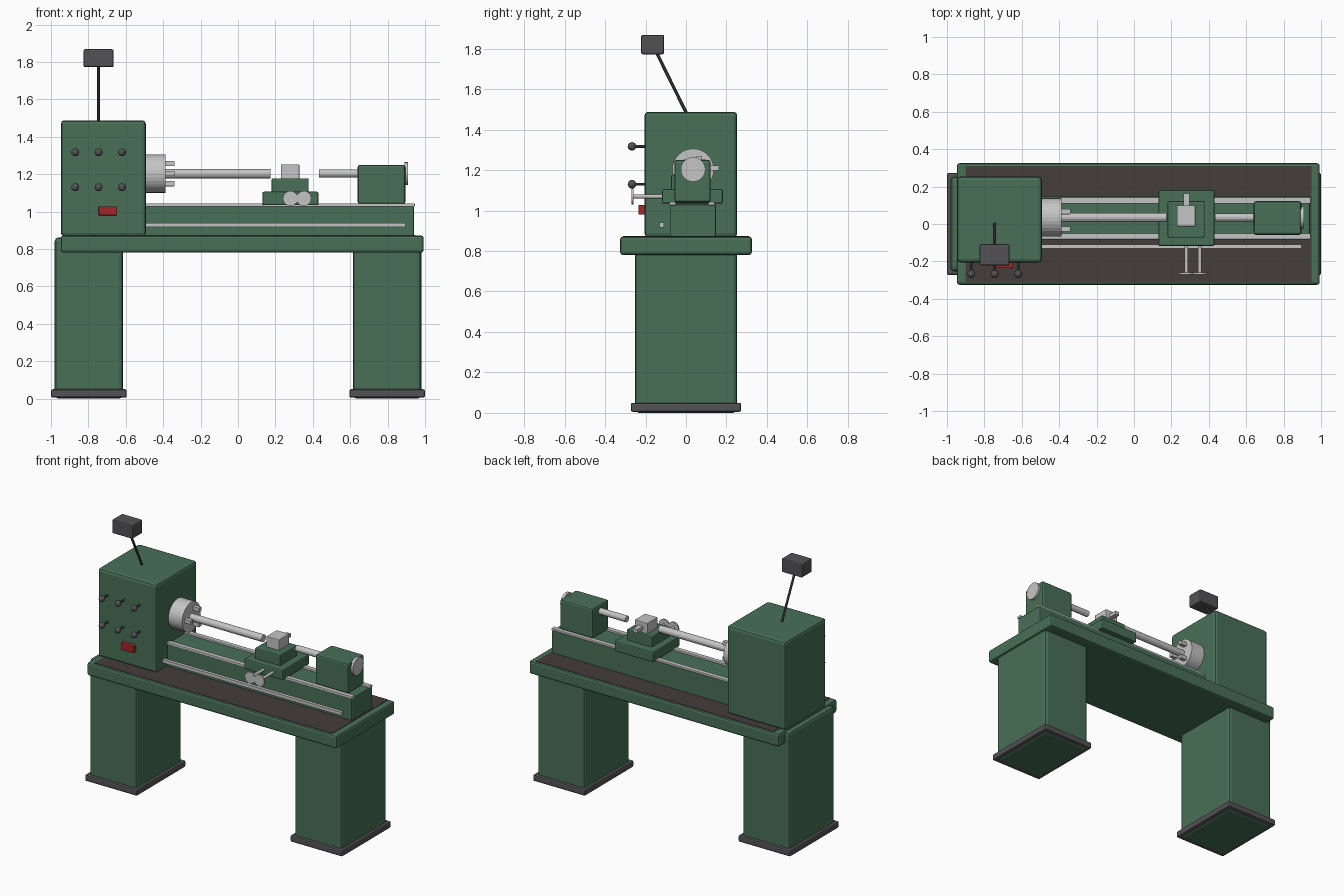
import bpy, bmesh, math
from mathutils import Vector

if "Cube" in bpy.data.objects:
    bpy.data.objects.remove(bpy.data.objects["Cube"])


def material(name, rgb):
    m = bpy.data.materials.new(name)
    m.diffuse_color = (*rgb, 1)
    m.use_nodes = True
    m.node_tree.nodes["Principled BSDF"].inputs["Base Color"].default_value = m.diffuse_color
    return m


GREEN = material("machine green", (0.065, 0.16, 0.095))
DARK = material("dark grey", (0.085, 0.085, 0.09))
STEEL = material("light steel", (0.56, 0.56, 0.56))
BROWN = material("tray brown", (0.058, 0.047, 0.045))
RED = material("switch red", (0.36, 0.02, 0.02))


def finish(name, bm, mat):
    me = bpy.data.meshes.new(name)
    bm.to_mesh(me)
    bm.free()
    me.materials.append(mat)
    ob = bpy.data.objects.new(name, me)
    bpy.context.collection.objects.link(ob)
    return ob


def box(name, x, y, z, mat, bevel=0.0):
    """Box from (min, max) ranges, with chamfered edges if asked."""
    bm = bmesh.new()
    bmesh.ops.create_cube(bm, size=1)
    for v in bm.verts:
        v.co = [r[0] + (c + 0.5) * (r[1] - r[0]) for c, r in zip(v.co, (x, y, z))]
    ob = finish(name, bm, mat)
    if bevel:
        mod = ob.modifiers.new("chamfer", "BEVEL")
        mod.width = bevel
        mod.segments = 2
    return ob


def rod(name, a, b, r, mat, sides=16):
    """Cylinder running from point a to point b."""
    a, b = Vector(a), Vector(b)
    bm = bmesh.new()
    bmesh.ops.create_cone(bm, cap_ends=True, segments=sides, radius1=r, radius2=r,
                          depth=(b - a).length)
    turn = (b - a).to_track_quat('Z', 'Y').to_matrix().to_4x4()
    turn.translation = (a + b) / 2
    bm.transform(turn)
    return finish(name, bm, mat)


# Pedestals and their foot plates
for side, s in (("left", -1), ("right", 1)):
    box(side + "_pedestal", sorted((s * 0.615, s * 0.98)), (-0.253, 0.253), (0, 0.862), GREEN, 0.02)
    box(side + "_foot", sorted((s * 0.595, s * 1.0)), (-0.273, 0.273), (0.005, 0.05), DARK, 0.01)

# Chip tray with a dark floor
box("tray", (-0.947, 0.993), (-0.325, 0.325), (0.78, 0.872), GREEN, 0.014)
box("tray_floor", (-0.9, 0.948), (-0.311, 0.311), (0.869, 0.875), BROWN)

# Bed, guide rails and feed bar
box("bed", (-0.6, 0.94), (-0.08, 0.148), (0.865, 1.03), GREEN, 0.006)
for name, y in (("front_rail", -0.066), ("rear_rail", 0.126)):
    box(name, (-0.5, 0.945), (y - 0.016, y + 0.016), (1.026, 1.043), STEEL, 0.003)
box("feed_bar", (-0.5, 0.895), (-0.132, -0.109), (0.917, 0.94), STEEL)

# Headstock with control knobs and switch
box("headstock", (-0.947, -0.493), (-0.205, 0.253), (0.868, 1.488), GREEN, 0.018)
for x in (-0.87, -0.745, -0.62):
    for z in (1.13, 1.317):
        rod("knob_stem", (x, -0.2, z), (x, -0.267, z), 0.007, DARK, 10)
        bm = bmesh.new()
        bmesh.ops.create_uvsphere(bm, u_segments=16, v_segments=10, radius=0.021)
        for f in bm.faces:
            f.smooth = True
        bmesh.ops.translate(bm, verts=bm.verts, vec=(x, -0.267, z))
        finish("knob_ball", bm, DARK)
box("switch", (-0.745, -0.647), (-0.235, -0.2), (0.98, 1.028), RED, 0.003)

# Work lamp on a leaning arm
rod("lamp_arm", (-0.745, 0.005, 1.475), (-0.745, -0.15, 1.79), 0.008, DARK, 10)
box("lamp_head", (-0.825, -0.665), (-0.222, -0.108), (1.772, 1.868), DARK, 0.008)

# Chuck, three jaws and workpiece on the spindle axis
AY, AZ = 0.035, 1.203
rod("chuck", (-0.5, AY, AZ), (-0.387, AY, AZ), 0.103, STEEL, 32)
for k in range(3):
    t = math.pi + k * math.tau / 3
    y, z = AY + 0.062 * math.cos(t), AZ + 0.062 * math.sin(t)
    box("chuck_jaw", (-0.395, -0.34), (y - 0.014, y + 0.014), (z - 0.014, z + 0.014), STEEL, 0.002)
rod("workpiece", (-0.4, AY, AZ), (0.175, AY, AZ), 0.025, STEEL)

# Tailstock
box("tailstock", (0.64, 0.895), (-0.058, 0.122), (1.04, 1.25), GREEN, 0.012)
rod("tailstock_quill", (0.433, AY, AZ), (0.65, AY, AZ), 0.022, STEEL)
rod("tailstock_wheel", (0.89, AY, AZ), (0.91, AY, AZ), 0.061, STEEL, 24)

# Carriage, cross slide and tool post
box("carriage", (0.13, 0.43), (-0.118, 0.182), (1.034, 1.106), GREEN, 0.008)
box("cross_slide", (0.18, 0.378), (-0.073, 0.122), (1.1, 1.178), GREEN, 0.007)
box("tool_post", (0.23, 0.328), (-0.013, 0.1), (1.172, 1.252), STEEL, 0.004)
box("cutting_tool", (0.264, 0.298), (0.08, 0.162), (1.197, 1.222), STEEL)

# Carriage hand wheels
for x in (0.28, 0.352):
    rod("wheel_shaft", (x, -0.11, 1.07), (x, -0.262, 1.07), 0.01, STEEL, 12)
    rod("hand_wheel", (x, -0.259, 1.07), (x, -0.269, 1.07), 0.04, STEEL, 24)
